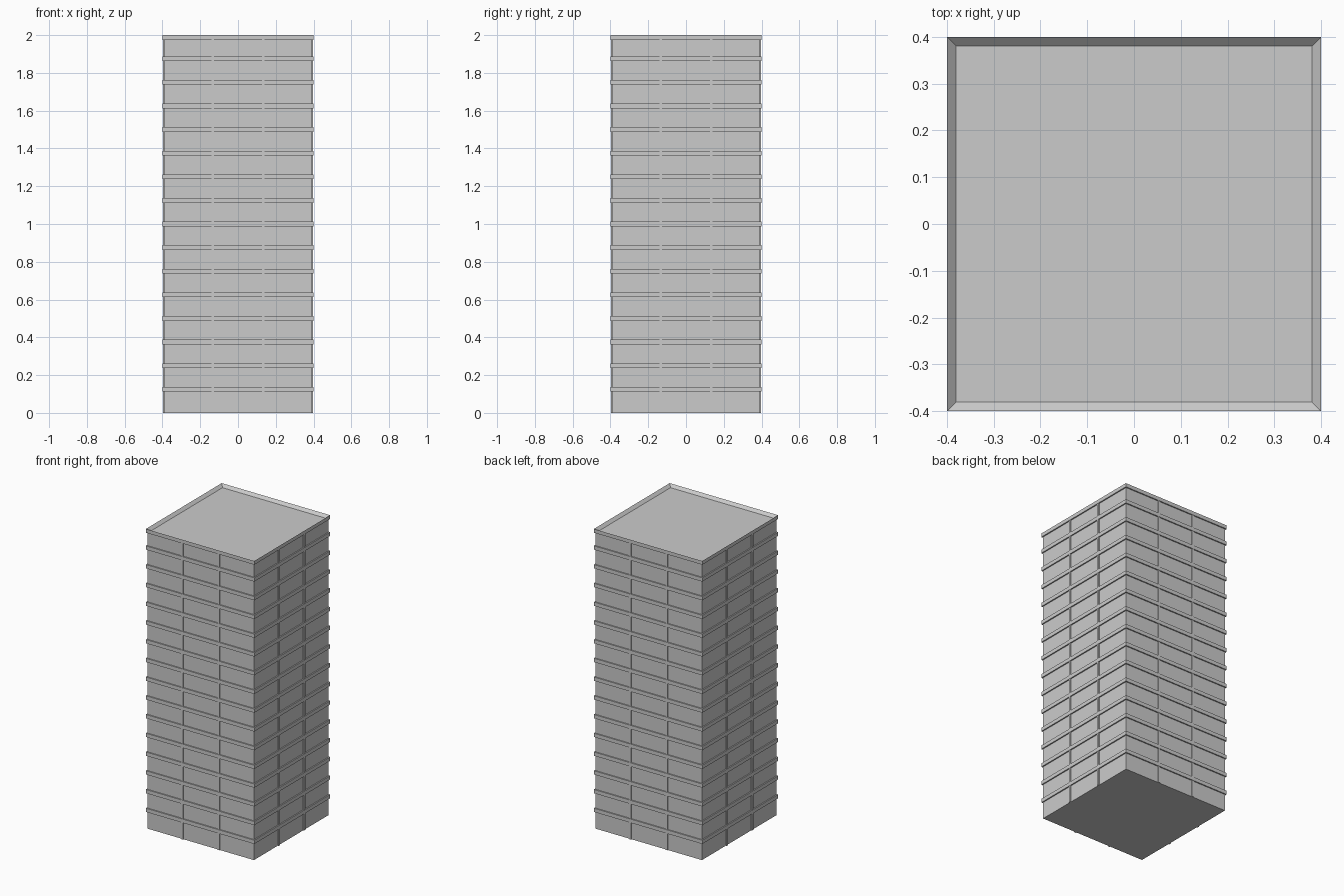
import bpy, bmesh

if "Cube" in bpy.data.objects:
    bpy.data.objects.remove(bpy.data.objects["Cube"])

H, R, FLOORS = 2.0, 0.4, 16
BODY = 0.392
STEP = H / FLOORS

def add_box(bm, x0, x1, y0, y1, z0, z1):
    verts = bmesh.ops.create_cube(bm, size=1)["verts"]
    for v in verts:
        v.co.x = x1 if v.co.x > 0 else x0
        v.co.y = y1 if v.co.y > 0 else y0
        v.co.z = z1 if v.co.z > 0 else z0

def make(name, bm):
    me = bpy.data.meshes.new(name)
    bm.to_mesh(me)
    bm.free()
    ob = bpy.data.objects.new(name, me)
    bpy.context.collection.objects.link(ob)

# main tower block, roof slightly below the parapet top
bm = bmesh.new()
add_box(bm, -BODY, BODY, -BODY, BODY, 0, H - 0.02)
make("tower_body", bm)

# projecting ledge at each floor
bm = bmesh.new()
for i in range(1, FLOORS):
    z = i * STEP
    add_box(bm, -R, R, -R, R, z - 0.0125, z + 0.0125)
make("floor_ledges", bm)

# vertical mullions dividing each side into three bays
bm = bmesh.new()
M, W = 0.398, 0.007
for s in (-1, 1):
    x = s * R / 3
    add_box(bm, x - W, x + W, -M, M, 0, H - 0.02)
    add_box(bm, -M, M, x - W, x + W, 0, H - 0.02)
make("mullions", bm)

# parapet rim around the roof
bm = bmesh.new()
add_box(bm, -R, R, -R, R, H - 0.025, H)
top = max(bm.faces, key=lambda f: f.calc_center_median().z)
bmesh.ops.inset_region(bm, faces=[top], thickness=0.027)
for v in top.verts:
    v.co.z -= 0.018
make("parapet", bm)
